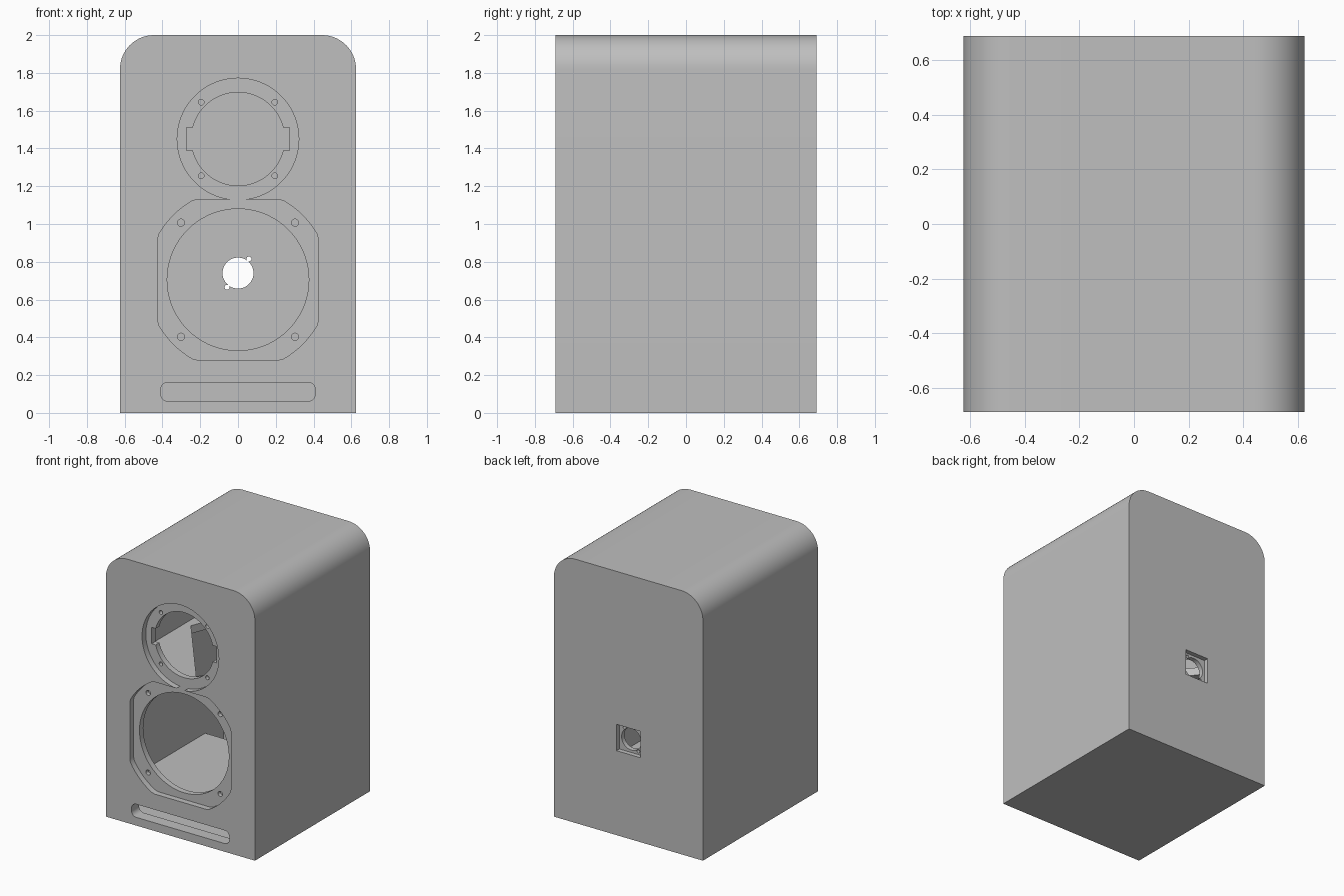
import bpy, bmesh, math

old = bpy.data.objects.get("Cube")
if old:
    bpy.data.objects.remove(old, do_unlink=True)

grey = bpy.data.materials.new("cabinet grey")
grey.use_nodes = True
colour = (0.52, 0.52, 0.52, 1)
grey.diffuse_color = colour
grey.node_tree.nodes["Principled BSDF"].inputs["Base Color"].default_value = colour


def add_object(name, bm):
    bmesh.ops.recalc_face_normals(bm, faces=bm.faces)
    mesh = bpy.data.meshes.new(name)
    bm.to_mesh(mesh)
    bm.free()
    mesh.materials.append(grey)
    obj = bpy.data.objects.new(name, mesh)
    bpy.context.collection.objects.link(obj)
    return obj


def box(name, low, high, radius=0.0, segments=14):
    """Box, optionally rounded along front uprights and the top front and sides."""
    bm = bmesh.new()
    bmesh.ops.create_cube(bm, size=1)
    for v in bm.verts:
        v.co = [low[i] if v.co[i] < 0 else high[i] for i in range(3)]
    if radius:
        edges = []
        for e in bm.edges:
            a, b = e.verts[0].co, e.verts[1].co
            front = a.y == b.y == low[1]
            top = a.z == b.z == high[2]
            side = a.x == b.x
            if (front and (side or top)) or (top and side):
                edges.append(e)
        bmesh.ops.bevel(bm, geom=edges, offset=radius, segments=segments,
                        profile=0.5, affect='EDGES')
    return add_object(name, bm)


def prism(name, outline, start, end, axis="y"):
    """Extrude an outline along y (points are x, z) or z (points are x, y)."""
    def place(p, d):
        return (p[0], d, p[1]) if axis == "y" else (p[0], p[1], d)
    bm = bmesh.new()
    near = [bm.verts.new(place(p, start)) for p in outline]
    far = [bm.verts.new(place(p, end)) for p in outline]
    bm.faces.new(near)
    bm.faces.new(far)
    for i in range(len(near)):
        j = (i + 1) % len(near)
        bm.faces.new((near[i], near[j], far[j], far[i]))
    return add_object(name, bm)


def circle(x, z, r, n=72):
    return [(x + r * math.cos(math.tau * i / n), z + r * math.sin(math.tau * i / n))
            for i in range(n)]


def clipped_circle(z, r, half):
    clip = lambda v: max(-half, min(half, v))
    return [(clip(x), z + clip(y)) for x, y in circle(0, 0, r, 96)]


def rounded_slot(half_x, z, half_z, r):
    return [(x + math.copysign(half_x - r, x), z + y + math.copysign(half_z - r, y))
            for x, y in [(r * math.cos(a), r * math.sin(a))
                         for a in [math.tau * (i + 0.5) / 32 for i in range(32)]]]


def cut(target, cutter):
    cutter.hide_render = True
    mod = target.modifiers.new("cut", 'BOOLEAN')
    mod.operation = 'DIFFERENCE'
    mod.solver = 'EXACT'
    mod.object = cutter
    bpy.context.view_layer.objects.active = target
    bpy.ops.object.modifier_apply(modifier=mod.name)
    bpy.data.objects.remove(cutter, do_unlink=True)


FRONT, BACK, OUT = -0.69, 0.69, 0.75
SEAT, INSIDE = -0.645, -0.55
TWEETER, WOOFER, SOCKET = 1.45, 0.705, 0.74

# Hollow rounded cabinet
cabinet = box("cabinet", (-0.625, FRONT, 0), (0.625, BACK, 2), 0.18)
cut(cabinet, box("cavity", (-0.555, -0.6, 0.05), (0.555, 0.62, 1.93), 0.11, 8))

# Upper driver seat, opening, terminal notches and screw holes
cut(cabinet, prism("upper_seat", circle(0, TWEETER, 0.322), -OUT, SEAT))
cut(cabinet, prism("upper_opening", circle(0, TWEETER, 0.247), -OUT, INSIDE))
cut(cabinet, box("upper_notches", (-0.272, -OUT, 1.388), (0.272, INSIDE, 1.512)))

# Lower driver seat and opening
cut(cabinet, prism("lower_seat", clipped_circle(WOOFER, 0.483, 0.425), -OUT, SEAT))
cut(cabinet, prism("lower_opening", circle(0, WOOFER, 0.375), -OUT, INSIDE))

# Screw holes around both drivers
for z, spread, r in ((TWEETER, 0.195, 0.015), (WOOFER, 0.302, 0.019)):
    for sx in (-1, 1):
        for sz in (-1, 1):
            hole = circle(sx * spread, z + sz * spread, r, 20)
            cut(cabinet, prism("screw_hole", hole, -OUT, -0.615))

# Port slot
cut(cabinet, prism("port_slot", rounded_slot(0.41, 0.112, 0.05, 0.04), -OUT, INSIDE))

# Rear socket recess, hole and two screw notches
cut(cabinet, box("socket_recess", (-0.1, 0.655, SOCKET - 0.1), (0.1, OUT, SOCKET + 0.1)))
cut(cabinet, prism("socket_hole", circle(0, SOCKET, 0.082), 0.55, OUT))
for s in (-1, 1):
    notch = circle(s * 0.058, SOCKET + s * 0.075, 0.013, 16)
    cut(cabinet, prism("socket_notch", notch, 0.55, OUT))

# Internal brace with an angular opening
brace = box("inner_brace", (-0.56, -0.605, 1.1), (0.56, 0.625, 1.16))
opening = [(0, -0.5), (0.5, 0.15), (0.4, 0.4), (-0.4, 0.4), (-0.5, 0.15)]
cut(brace, prism("brace_opening", opening, 1, 1.3, "z"))

# Shelf forming the port tunnel
shelf = box("port_shelf", (-0.56, -0.605, 0.165), (0.56, 0.4, 0.235))

# Smooth fillets and round holes, crisp edges elsewhere
bpy.ops.object.select_all(action='DESELECT')
cabinet.select_set(True)
bpy.context.view_layer.objects.active = cabinet
bpy.ops.object.shade_smooth_by_angle(angle=math.radians(30))
